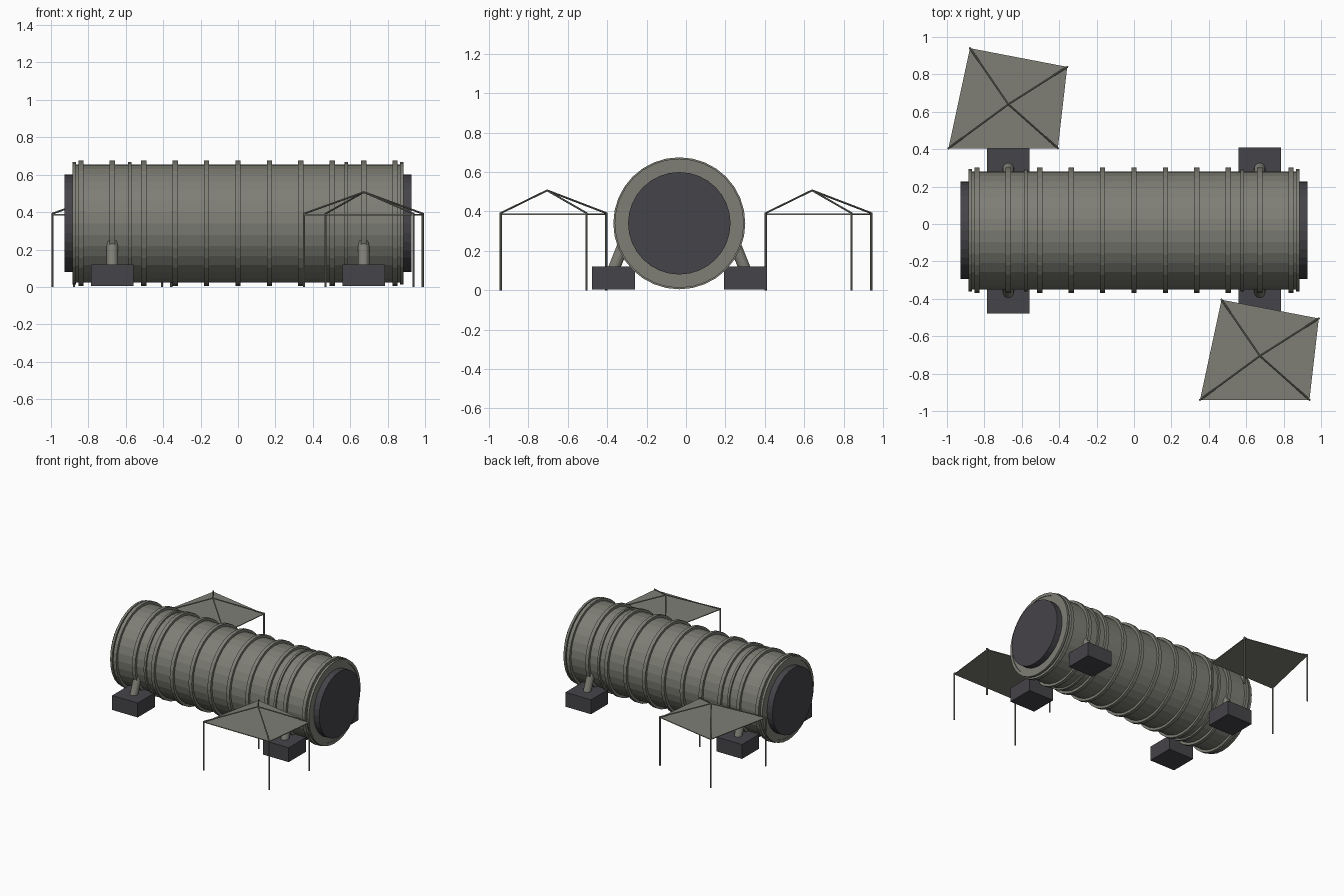
import bpy, bmesh, math
from mathutils import Vector, Matrix

if "Cube" in bpy.data.objects:
    bpy.data.objects.remove(bpy.data.objects["Cube"])


def material(name, rgb):
    m = bpy.data.materials.new(name)
    m.use_nodes = True
    m.diffuse_color = (*rgb, 1)
    bsdf = m.node_tree.nodes["Principled BSDF"]
    bsdf.inputs["Base Color"].default_value = (*rgb, 1)
    bsdf.inputs["Roughness"].default_value = 0.8
    return m


GREY = material("olive grey metal", (0.21, 0.21, 0.18))
DARK = material("dark charcoal", (0.06, 0.057, 0.066))
AXIS_Y, AXIS_Z = -0.034, 0.34
SIDES = 32


def finish(name, bm, mat):
    bmesh.ops.recalc_face_normals(bm, faces=bm.faces)
    mesh = bpy.data.meshes.new(name)
    bm.to_mesh(mesh)
    bm.free()
    mesh.materials.append(mat)
    obj = bpy.data.objects.new(name, mesh)
    bpy.context.collection.objects.link(obj)
    return obj


def lathe(name, profile, mat, closed=False):
    """Turn an (x, radius) profile around the tank axis."""
    bm = bmesh.new()
    rows = []
    for i in range(SIDES):
        a = 2 * math.pi * i / SIDES
        rows.append([bm.verts.new((x, AXIS_Y + r * math.cos(a), AXIS_Z + r * math.sin(a)))
                     for x, r in profile])
    n = len(profile)
    for i in range(SIDES):
        p, q = rows[i], rows[(i + 1) % SIDES]
        for j in range(n if closed else n - 1):
            k = (j + 1) % n
            bm.faces.new((p[j], p[k], q[k], q[j]))
    if not closed:
        for j in (0, n - 1):
            bm.faces.new([row[j] for row in rows])
    return finish(name, bm, mat)


def hoop(name, x, width, radius):
    h = width / 2
    lathe(name, [(x - h, 0.305), (x - h, radius), (x + h, radius), (x + h, 0.305)], GREY, True)


def rod(name, a, b, radius, mat, sides=8):
    a, b = Vector(a), Vector(b)
    d = b - a
    rot = d.to_track_quat('Z', 'Y').to_matrix().to_4x4()
    bm = bmesh.new()
    bmesh.ops.create_cone(bm, cap_ends=True, segments=sides, radius1=radius, radius2=radius,
                          depth=d.length, matrix=Matrix.Translation((a + b) / 2) @ rot)
    return finish(name, bm, mat)


def block(name, center, size, mat):
    bm = bmesh.new()
    bmesh.ops.create_cube(bm, size=1, matrix=Matrix.Translation(center) @ Matrix.Diagonal((*size, 1)))
    return finish(name, bm, mat)


# Tank body with its hoops
lathe("tank_body", [(-0.88, 0.315), (0.88, 0.315)], GREY)
for i in range(-5, 6):
    hoop("tank_hoop", i * 0.168, 0.028, 0.335)

for sx, side in ((-1, "right"), (1, "left")):
    # End cap, end flange and narrow seam band
    lathe(side + "_end_cap", [(sx * 0.87, 0.26), (sx * 0.928, 0.26)], DARK)
    hoop(side + "_end_flange", sx * 0.876, 0.018, 0.328)
    hoop(side + "_seam_band", sx * 0.578, 0.018, 0.328)
    # Foot blocks and slanted struts
    for sy, end in ((-1, "front"), (1, "back")):
        block(f"{end}_{side}_foot", (sx * 0.672, AXIS_Y + sy * 0.335, 0.062),
              (0.228, 0.218, 0.116), DARK)
        rod(f"{end}_{side}_strut", (sx * 0.672, AXIS_Y + sy * 0.34, 0.09),
            (sx * 0.672, AXIS_Y + sy * 0.28, 0.24), 0.03, GREY, 16)


# Canopies: flat sheet, four posts and rafters meeting above it
def canopy(name, ox, oy):
    corners = [(ox + x, oy + y) for x, y in
               ((-0.32, -0.235), (0.265, -0.235), (0.315, 0.2), (-0.205, 0.3))]
    bm = bmesh.new()
    low = [bm.verts.new((x, y, 0.383)) for x, y in corners]
    face = bm.faces.new(low)
    top = bmesh.ops.extrude_face_region(bm, geom=[face])
    for v in top["geom"]:
        if isinstance(v, bmesh.types.BMVert):
            v.co.z += 0.006
    finish(name + "_sheet", bm, GREY)
    for x, y in corners:
        rod(name + "_post", (x, y, 0), (x, y, 0.395), 0.006, GREY)
        rod(name + "_rafter", (x, y, 0.392), (ox, oy, 0.507), 0.005, GREY)


canopy("back_canopy", -0.672, 0.64)
canopy("front_canopy", 0.673, -0.705)
